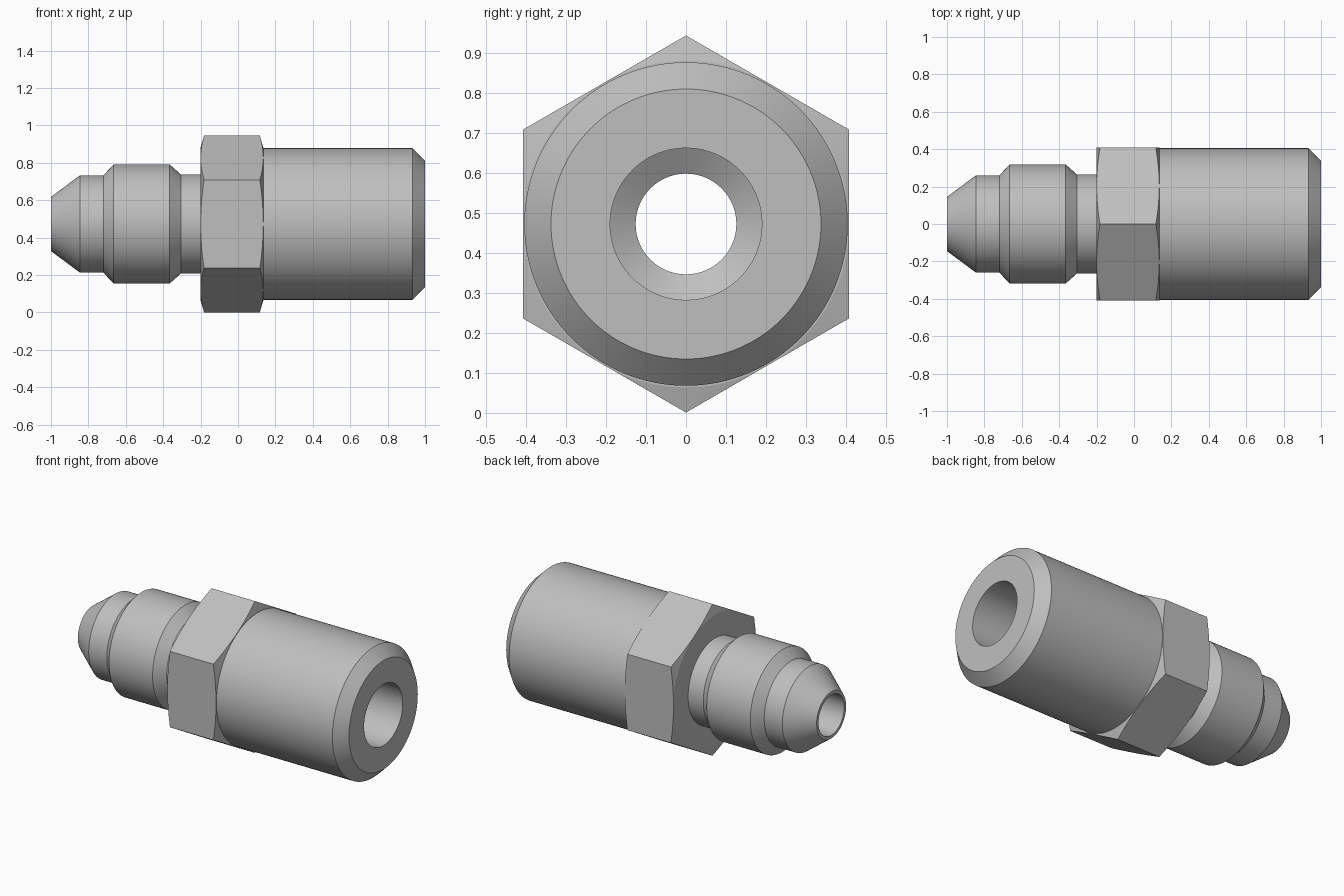
import bpy, bmesh, math
from mathutils import Matrix

if "Cube" in bpy.data.objects:
    bpy.data.objects.remove(bpy.data.objects["Cube"], do_unlink=True)

AXIS_Z = 0.473
SEGMENTS = 128

steel = bpy.data.materials.new("grey steel")
steel.use_nodes = True
COLOR = (0.52, 0.52, 0.52, 1)
steel.diffuse_color = COLOR
steel.node_tree.nodes["Principled BSDF"].inputs["Base Color"].default_value = COLOR


def make_object(name, bm):
    bmesh.ops.recalc_face_normals(bm, faces=bm.faces)
    mesh = bpy.data.meshes.new(name)
    bm.to_mesh(mesh)
    bm.free()
    mesh.materials.append(steel)
    obj = bpy.data.objects.new(name, mesh)
    bpy.context.collection.objects.link(obj)
    obj.location.z = AXIS_Z
    return obj


def lathe(name, profile):
    """Turn a closed (x, radius) outline around the x axis."""
    bm = bmesh.new()
    rings = []
    for i in range(SEGMENTS):
        a = 2 * math.pi * i / SEGMENTS
        rings.append([bm.verts.new((x, r * math.sin(a), r * math.cos(a))) for x, r in profile])
    n = len(profile)
    for i in range(SEGMENTS):
        a, b = rings[i], rings[(i + 1) % SEGMENTS]
        for j in range(n):
            k = (j + 1) % n
            bm.faces.new((a[j], a[k], b[k], b[j]))
    return make_object(name, bm)


def smooth(obj, degrees):
    bpy.ops.object.select_all(action="DESELECT")
    obj.select_set(True)
    bpy.context.view_layer.objects.active = obj
    bpy.ops.object.shade_smooth_by_angle(angle=math.radians(degrees))


# Turned body: flared nose, threaded sleeve, neck, pipe end, then stepped bore
body = lathe("fitting_body", [
    (-1, 0.145), (-0.845, 0.26), (-0.72, 0.26), (-0.665, 0.318),
    (-0.365, 0.318), (-0.305, 0.265), (0, 0.265), (0, 0.405),
    (0.933, 0.405), (1, 0.338),
    (1, 0.19), (0.04, 0.19), (0, 0.126), (-1, 0.126),
])
smooth(body, 20)

# Hexagonal collar with its points up and down
bm = bmesh.new()
bmesh.ops.create_cone(bm, cap_ends=True, segments=6, radius1=0.472, radius2=0.472, depth=0.335,
                      matrix=Matrix.Translation((-0.0325, 0, 0)) @ Matrix.Rotation(math.pi / 2, 4, "Y"))
# Put two corners on the vertical axis
if max(v.co.z for v in bm.verts) < 0.46:
    bmesh.ops.rotate(bm, verts=bm.verts, matrix=Matrix.Rotation(math.pi / 6, 3, "X"))
collar = make_object("hex_collar", bm)

# Conical chamfer on both ends of the collar, hollow in the middle
cutter = lathe("collar_chamfer_cutter", [
    (-0.2, 0.23), (-0.2, 0.409), (-0.178, 0.485), (0.113, 0.485), (0.135, 0.409), (0.135, 0.23),
])
cutter.hide_render = True
mod = collar.modifiers.new("chamfer", "BOOLEAN")
mod.operation = "INTERSECT"
mod.solver = "EXACT"
mod.object = cutter
bpy.ops.object.select_all(action="DESELECT")
collar.select_set(True)
bpy.context.view_layer.objects.active = collar
bpy.ops.object.modifier_apply(modifier="chamfer")
bpy.data.objects.remove(cutter, do_unlink=True)
smooth(collar, 10)
